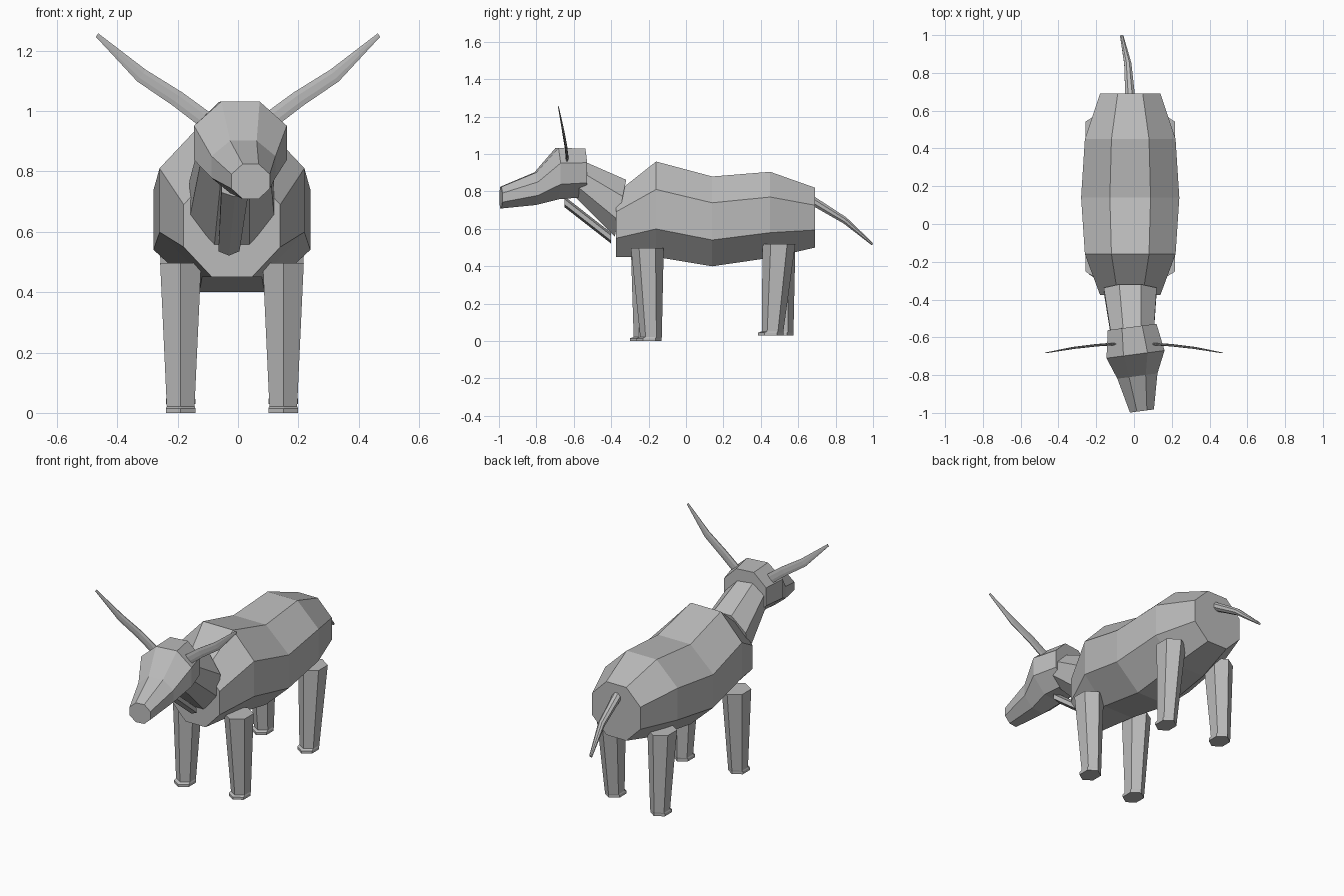
import bpy, bmesh
from math import cos, sin, pi, radians
from mathutils import Vector

cube = bpy.data.objects.get("Cube")
if cube:
    bpy.data.objects.remove(cube, do_unlink=True)

hide = bpy.data.materials.new("grey_hide")
hide.use_nodes = True
GREY = (0.5, 0.5, 0.5, 1)
hide.diffuse_color = GREY
hide.node_tree.nodes["Principled BSDF"].inputs["Base Color"].default_value = GREY

X, Y, Z = Vector((1, 0, 0)), Vector((0, 1, 0)), Vector((0, 0, 1))


def loft(name, rings, u=X, v=Z, sides=8):
    """Skin polygon rings given as (x, y, z, half size along u, half size along v)."""
    bm = bmesh.new()
    u, v = u.normalized(), v.normalized()
    loops = []
    for x, y, z, ru, rv in rings:
        loop = []
        for k in range(sides):
            a = (2 * k + 1) * pi / sides
            offset = (u * ru * cos(a) + v * rv * sin(a)) / cos(pi / sides)
            loop.append(bm.verts.new(Vector((x, y, z)) + offset))
        loops.append(loop)
    for a, b in zip(loops, loops[1:]):
        for k in range(sides):
            n = (k + 1) % sides
            bm.faces.new((a[k], a[n], b[n], b[k]))
    bm.faces.new(loops[0])
    bm.faces.new(loops[-1])
    bmesh.ops.recalc_face_normals(bm, faces=bm.faces)
    mesh = bpy.data.meshes.new(name)
    bm.to_mesh(mesh)
    bm.free()
    mesh.materials.append(hide)
    obj = bpy.data.objects.new(name, mesh)
    bpy.context.collection.objects.link(obj)
    return obj


# Barrel body with shoulder and hip humps
MID = -0.02
loft("body", [
    (MID, -0.375, 0.62, 0.16, 0.17),
    (MID, -0.16, 0.705, 0.24, 0.255),
    (MID, 0.14, 0.64, 0.26, 0.24),
    (MID, 0.45, 0.675, 0.24, 0.23),
    (MID, 0.69, 0.66, 0.16, 0.16),
])

# Neck and the loose fold below it
loft("neck", [
    (MID, -0.35, 0.71, 0.14, 0.155),
    (-0.01, -0.57, 0.865, 0.115, 0.1),
], v=Vector((0, 0.2, 1)))
loft("dewlap", [
    (-0.01, -0.65, 0.745, 0.045, 0.025),
    (-0.03, -0.40, 0.55, 0.035, 0.025),
], sides=6)

# Head, turned slightly to its left
turn = radians(7.5)
loft("head", [
    (-0.01, -0.545, 0.90, 0.13, 0.13),
    (0.008, -0.69, 0.895, 0.155, 0.137),
    (0.018, -0.805, 0.815, 0.107, 0.087),
    (0.042, -0.99, 0.767, 0.064, 0.058),
], u=Vector((cos(turn), sin(turn), 0)))

# Legs: tapered six-sided columns ending in flared hooves
legs = {
    "front_left_leg": (1, -0.207, -0.187, 0.0, 0.497),
    "front_right_leg": (-1, -0.207, -0.222, 0.0, 0.497),
    "rear_left_leg": (1, 0.497, 0.463, 0.03, 0.52),
    "rear_right_leg": (-1, 0.497, 0.517, 0.03, 0.52),
}
for name, (side, y_top, y_foot, floor, top) in legs.items():
    x = MID + 0.17 * side
    loft(name, [
        (x, y_top, top, 0.068, 0.076),
        (x, y_foot, floor + 0.022, 0.046, 0.05),
        (x, y_foot - 0.01, floor + 0.015, 0.049, 0.058),
        (x, y_foot - 0.01, floor, 0.049, 0.058),
    ], v=Y, sides=6)

# Long blade-thin horns sweeping outward and up
for name, side in (("left_horn", 1), ("right_horn", -1)):
    loft(name, [
        (0.08 * side, -0.633, 0.95, 0.007, 0.029),
        (0.20 * side, -0.642, 1.04, 0.006, 0.027),
        (0.32 * side, -0.656, 1.118, 0.005, 0.024),
        (0.467 * side, -0.682, 1.252, 0.002, 0.007),
    ], u=Y, v=Vector((-0.58 * side, 0, 0.81)))

# Tail, drooping and drifting to one side
loft("tail", [
    (-0.02, 0.67, 0.755, 0.026, 0.024),
    (-0.033, 0.85, 0.645, 0.019, 0.018),
    (-0.065, 0.997, 0.518, 0.009, 0.007),
], v=Vector((0, 0.4, 1)))
